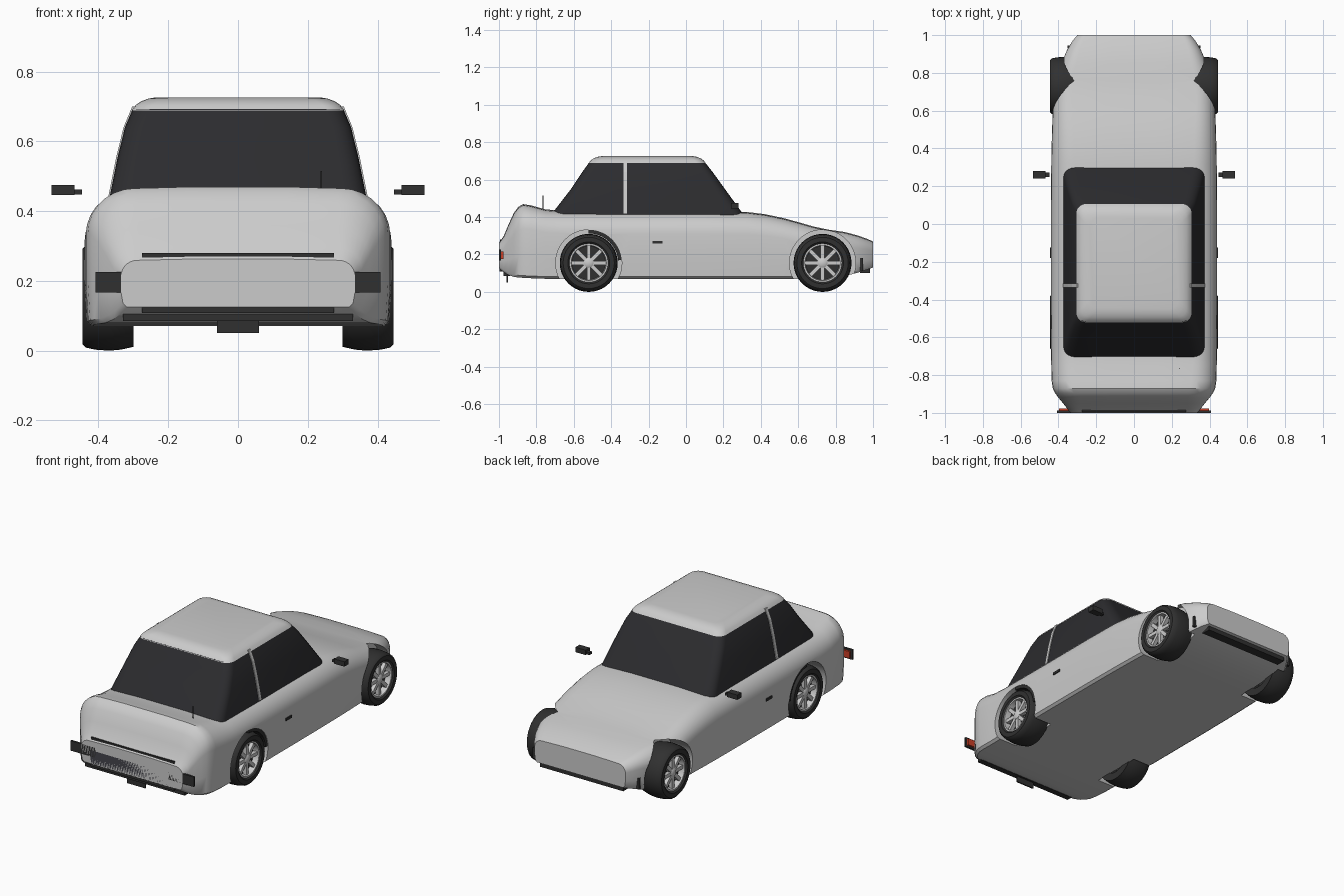
import bpy, bmesh, math
from mathutils import Matrix, Vector

if "Cube" in bpy.data.objects:
    bpy.data.objects.remove(bpy.data.objects["Cube"])


def material(name, r, g, b):
    m = bpy.data.materials.new(name)
    m.diffuse_color = (r, g, b, 1)
    m.use_nodes = True
    m.node_tree.nodes["Principled BSDF"].inputs["Base Color"].default_value = m.diffuse_color
    return m


DARK = material("dark", .03, .03, .03)
GLASS = material("dark_glass", .025, .025, .028)
CHARCOAL = material("charcoal", .06, .06, .075)
RED = material("red", .6, .05, .02)


def finish(bm, name, mat=None, angle=40):
    bmesh.ops.recalc_face_normals(bm, faces=bm.faces)
    me = bpy.data.meshes.new(name)
    bm.to_mesh(me)
    bm.free()
    ob = bpy.data.objects.new(name, me)
    bpy.context.collection.objects.link(ob)
    if mat:
        me.materials.append(mat)
    if angle:
        smooth(ob, angle)
    return ob


def smooth(ob, angle=40):
    bpy.ops.object.select_all(action='DESELECT')
    ob.select_set(True)
    bpy.context.view_layer.objects.active = ob
    bpy.ops.object.shade_smooth_by_angle(angle=math.radians(angle))


def loft(name, rings, mat=None, caps=True, closed=False, angle=40):
    bm = bmesh.new()
    vs = [[bm.verts.new(p) for p in r] for r in rings]
    n = len(vs[0])
    pairs = list(zip(vs, vs[1:])) + ([(vs[-1], vs[0])] if closed else [])
    for a, b in pairs:
        for i in range(n):
            j = (i + 1) % n
            bm.faces.new((a[i], a[j], b[j], b[i]))
    if caps and not closed:
        bm.faces.new(vs[0])
        bm.faces.new(vs[-1])
    return finish(bm, name, mat, angle)


def box(name, x, y, z, mat=None):
    bm = bmesh.new()
    size = [b - a for a, b in (x, y, z)]
    mid = Vector([(a + b) / 2 for a, b in (x, y, z)])
    bmesh.ops.create_cube(bm, size=1, matrix=Matrix.Translation(mid) @ Matrix.Diagonal((*size, 1)))
    return finish(bm, name, mat, 0)


def side_box(name, s, x, y, z, mat=None):
    return box(name, sorted((s * x[0], s * x[1])), y, z, mat)


def revolve(name, profile, centre, s, mat, seg=40, closed=True):
    # profile of (x, radius) turned about the axle
    rings = []
    for x, r in profile:
        rings.append([(s * x, centre[0] + r * math.cos(2 * math.pi * i / seg),
                       centre[1] + r * math.sin(2 * math.pi * i / seg)) for i in range(seg)])
    return loft(name, rings, mat, True, closed)


# Body: cross-sections along the length (y, half width, bottom, top)
STATIONS = [
    (-1, .335, .125, .265), (-.975, .355, .105, .30), (-.95, .375, .09, .36),
    (-.92, .40, .08, .425), (-.895, .418, .077, .458), (-.87, .43, .075, .471),
    (-.83, .436, .073, .465), (-.75, .438, .07, .443), (-.65, .44, .07, .435),
    (-.3, .44, .07, .432), (.1, .44, .07, .432), (.32, .438, .07, .43),
    (.42, .436, .07, .418), (.52, .433, .07, .397), (.6, .43, .07, .375),
    (.68, .425, .07, .352), (.76, .41, .075, .335), (.85, .385, .085, .322),
    (.92, .355, .103, .303), (.97, .325, .12, .285), (1, .30, .13, .272)]


def section(y, hw, zb, zt):
    h = zt - zb
    rz = min(.13, .32 * h)
    rx = rz * 1.05
    half = [(hw * .95, zb), (hw * .985, zb + .012), (hw, zb + .3 * h)]
    for i in range(8):
        t = math.pi / 2 * i / 7
        half.append((hw - rx + rx * math.cos(t), zt - .006 - rz + rz * math.sin(t)))
    half.append((hw * .35, zt - .002))
    return [(x, y, z) for x, z in half] + [(-x, y, z) for x, z in reversed(half)]


body = loft("body", [section(*s) for s in STATIONS], angle=0)

# Wheel arches cut out of the body
AXLES = {"rear_axle": (-.52, .155), "nose_axle": (.73, .155)}
for centre in AXLES.values():
    for s in (-1, 1):
        cutter = revolve("arch_cutter", [(.305, .177), (.6, .177)], centre, s, None, 48, False)
        cutter.hide_render = True
        mod = body.modifiers.new("arch", 'BOOLEAN')
        mod.operation = 'DIFFERENCE'
        mod.solver = 'EXACT'
        mod.object = cutter
        bpy.context.view_layer.objects.active = body
        bpy.ops.object.modifier_apply(modifier=mod.name)
        bpy.data.objects.remove(cutter)
smooth(body, 35)


# Cabin: stacked rounded rectangles (z, half width, y min, y max, corner radius)
def slab(z, hw, y0, y1, r):
    pts = []
    for cx, cy, a0 in ((hw - r, y1 - r, 0), (r - hw, y1 - r, 90), (r - hw, y0 + r, 180), (hw - r, y0 + r, 270)):
        for k in range(6):
            a = math.radians(a0 + 18 * k)
            pts.append((cx + r * math.cos(a), cy + r * math.sin(a), z))
    return pts


loft("cabin_glass", [slab(*v) for v in (
    (.40, .375, -.725, .315, .06), (.44, .368, -.70, .288, .06), (.55, .346, -.615, .208, .055),
    (.64, .324, -.555, .143, .05), (.692, .302, -.518, .102, .05))], GLASS)
loft("roof", [slab(*v) for v in (
    (.688, .305, -.521, .106, .05), (.703, .294, -.509, .094, .05), (.714, .279, -.494, .079, .05),
    (.722, .258, -.473, .058, .05), (.726, .235, -.45, .035, .05))], angle=50)

for s in (-1, 1):
    # Door pillar following the slope of the side glass
    loft("door_pillar", [[(s * (hw + dx), y, z) for dx, y in
                          ((-.01, -.335), (.004, -.335), (.004, -.315), (-.01, -.315))]
                         for z, hw in ((.42, .372), (.55, .346), (.64, .324), (.70, .299))], angle=0)
    # Mirror and door handle
    side_box("mirror", s, (.468, .535), (.24, .28), (.446, .475), DARK)
    side_box("mirror_arm", s, (.447, .47), (.25, .272), (.448, .462), DARK)
    side_box("door_handle", s, (.43, .446), (-.18, -.125), (.258, .273), DARK)
    # Lamp housing with red lens
    side_box("lamp_housing", s, (.24, .408), (-1, -.988), (.167, .226), DARK)
    side_box("lamp_lens", s, (.255, .397), (-.99, -.977), (.176, .217), RED)
    # Side marker beside the nose
    side_box("nose_marker", s, (.335, .352), (.93, .945), (.115, .18), DARK)

    for axle, (cy, cz) in AXLES.items():
        # Tyre
        revolve("tyre", [(.30, .10), (.30, .144), (.335, .152), (.37, .155), (.41, .152), (.437, .146),
                         (.445, .137), (.445, .112), (.437, .103), (.40, .10)], (cy, cz), s, DARK)
        # Rim ring, dark backing, hub
        revolve("rim_ring", [(.40, .104), (.437, .104), (.437, .094), (.40, .09)], (cy, cz), s, None)
        revolve("rim_back", [(.39, .101), (.402, .101)], (cy, cz), s, DARK, closed=False)
        revolve("hub", [(.40, .026), (.428, .026), (.434, .017)], (cy, cz), s, None, 20, False)
        # Spokes
        bm = bmesh.new()
        for k in range(8):
            m = (Matrix.Translation((s * .416, cy, cz)) @ Matrix.Rotation(math.pi / 4 * k, 4, 'X')
                 @ Matrix.Translation((0, .057, 0)) @ Matrix.Diagonal((.022, .078, .021, 1)))
            bmesh.ops.create_cube(bm, size=1, matrix=m)
        finish(bm, "spokes", None, 0)

    # Dark liner on the inner quarter of the rear arch
    cy, cz = AXLES["rear_axle"]
    loft("arch_liner", [[(s * x, cy + r * math.cos(a), cz + r * math.sin(a))
                         for x, r in ((.31, .158), (.436, .158), (.436, .178), (.31, .178))]
                        for a in (math.radians(5 + 8.5 * i) for i in range(11))], DARK)

# Trim across the lamp end
box("upper_trim", (-.275, .275), (-.995, -.965), (.265, .28), DARK)
box("bumper_panel", (-.275, .275), (-1, -.985), (.127, .205), CHARCOAL)
box("bumper_strip", (-.275, .275), (-.998, -.97), (.108, .127), DARK)
box("lower_bumper", (-.33, .33), (-.975, -.94), (.085, .115), DARK)
box("number_plate", (-.06, .06), (-.96, -.952), (.05, .107), DARK)
# Intake under the nose
box("nose_intake", (-.275, .275), (.93, .985), (.10, .135), DARK)
# Aerial
box("aerial", (.237, .241), (-.767, -.763), (.43, .515), DARK)
